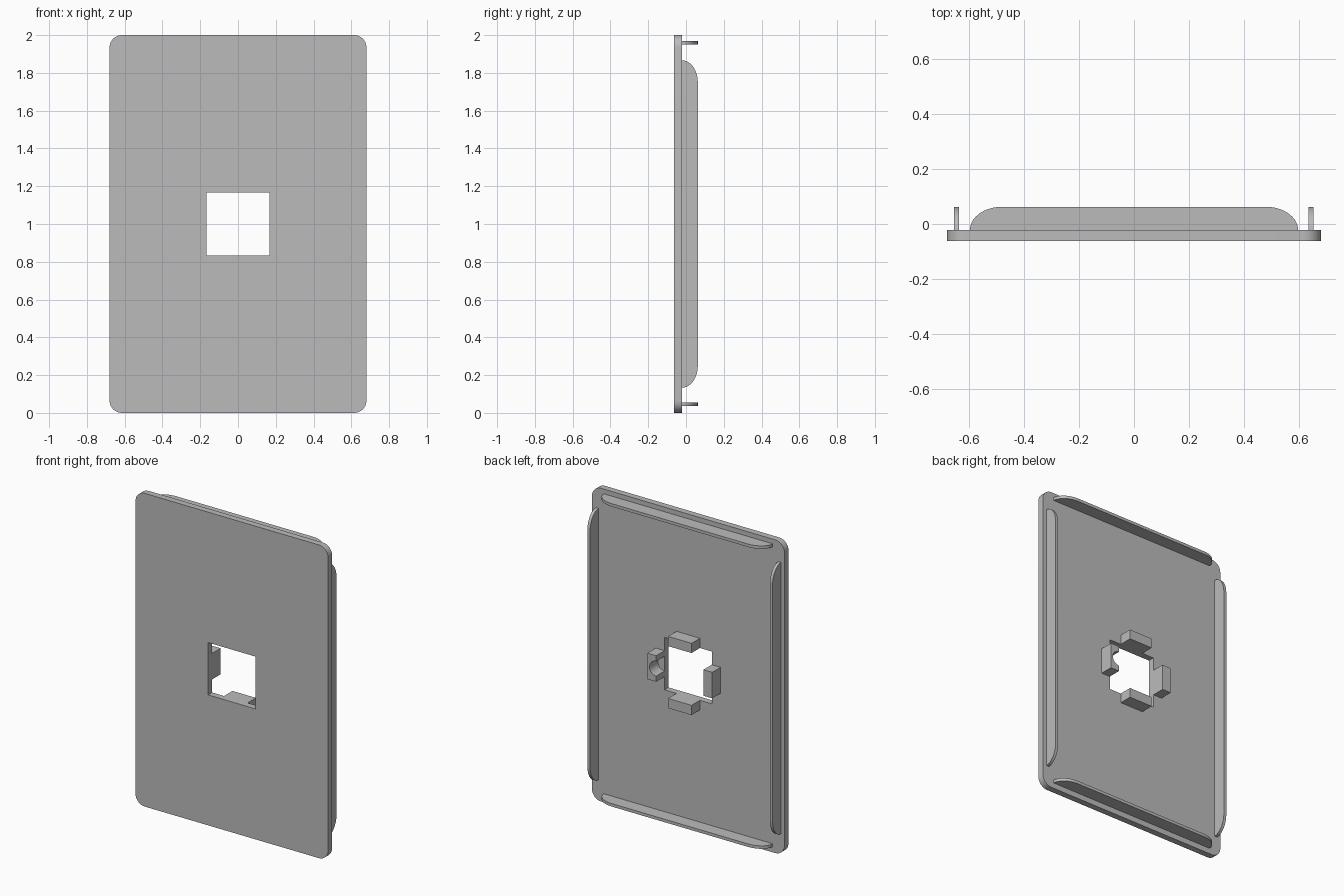
import bpy, bmesh
from math import pi, cos, sin
from mathutils import Matrix, Vector

cube = bpy.data.objects.get("Cube")
if cube:
    bpy.data.objects.remove(cube, do_unlink=True)

grey = bpy.data.materials.new("plain grey")
grey.use_nodes = True
COLOUR = (0.5, 0.5, 0.5, 1)
grey.diffuse_color = COLOUR
grey.node_tree.nodes["Principled BSDF"].inputs["Base Color"].default_value = COLOUR

FRONT, BACK, TIP = -0.0625, -0.022, 0.0625
MID = Vector((0, 0, 1))
HOLE = 0.167


def prism(name, outline, extrude, matrix=Matrix()):
    """Extrude a closed 3D outline along a vector and place it."""
    bm = bmesh.new()
    face = bm.faces.new([bm.verts.new(p) for p in outline])
    new = bmesh.ops.extrude_face_region(bm, geom=[face])["geom"]
    bmesh.ops.translate(bm, vec=extrude,
                        verts=[v for v in new if isinstance(v, bmesh.types.BMVert)])
    bm.transform(matrix)
    bmesh.ops.recalc_face_normals(bm, faces=bm.faces)
    mesh = bpy.data.meshes.new(name)
    bm.to_mesh(mesh)
    bm.free()
    mesh.materials.append(grey)
    obj = bpy.data.objects.new(name, mesh)
    bpy.context.collection.objects.link(obj)
    return obj


def activate(obj):
    bpy.ops.object.select_all(action='DESELECT')
    obj.select_set(True)
    bpy.context.view_layer.objects.active = obj


def smooth(obj):
    activate(obj)
    bpy.ops.object.shade_smooth_by_angle(angle=pi / 6)


def arc(cx, cz, rx, rz, start, end, steps):
    for i in range(steps + 1):
        a = start + (end - start) * i / steps
        yield cx + rx * cos(a), cz + rz * sin(a)


def turned(quarter):
    return Matrix.Translation(MID) @ Matrix.Rotation(quarter * pi / 2, 4, 'Y')


# Rounded panel with a square opening
W, R = 0.68, 0.065
corners = [(W - R, 1 - R), (R - W, 1 - R), (R - W, R - 1), (W - R, R - 1)]
outline = [(x, FRONT, z) for k, (cx, cz) in enumerate(corners)
           for x, z in arc(cx, cz, R, R, k * pi / 2, (k + 1) * pi / 2, 8)]
panel = prism("panel", outline, (0, BACK - FRONT, 0), turned(0))
square = [(HOLE * sx, -1, HOLE * sz) for sx, sz in ((1, 1), (-1, 1), (-1, -1), (1, -1))]
cutter = prism("opening_cutter", square, (0, 2, 0), turned(0))
cutter.hide_render = True
cut = panel.modifiers.new("opening", 'BOOLEAN')
cut.object, cut.solver = cutter, 'EXACT'
activate(panel)
bpy.ops.object.modifier_apply(modifier=cut.name)
bpy.data.objects.remove(cutter, do_unlink=True)
smooth(panel)

# Thin flanges with rounded ends along the four edges
END = 0.116
for quarter, (name, half, inner) in enumerate((
        ("top_flange", 0.597, 0.951), ("left_flange", 0.867, 0.634),
        ("bottom_flange", 0.597, 0.945), ("right_flange", 0.867, 0.636))):
    c = half - END
    curve = list(arc(c, BACK, END, TIP - BACK, 0, pi / 2, 10))
    profile = curve + [(-x, y) for x, y in reversed(curve)]
    smooth(prism(name, [(x, y, inner) for x, y in profile],
                 (0, 0, 0.019), turned(quarter)))

# Four clips around the opening; the left one has a half-round notch
HALF, THICK, NOTCH = 0.083, 0.062, 0.047
for quarter, side in enumerate(("top", "left", "bottom", "right")):
    profile = [(HALF, HOLE), (HALF, HOLE + THICK),
               (-HALF, HOLE + THICK), (-HALF, HOLE)]
    if side == "left":
        profile += list(arc(0, HOLE, NOTCH, NOTCH, pi, 0, 12))
    smooth(prism(side + "_clip", [(x, BACK, z) for x, z in profile],
                 (0, TIP - BACK, 0), turned(quarter)))
